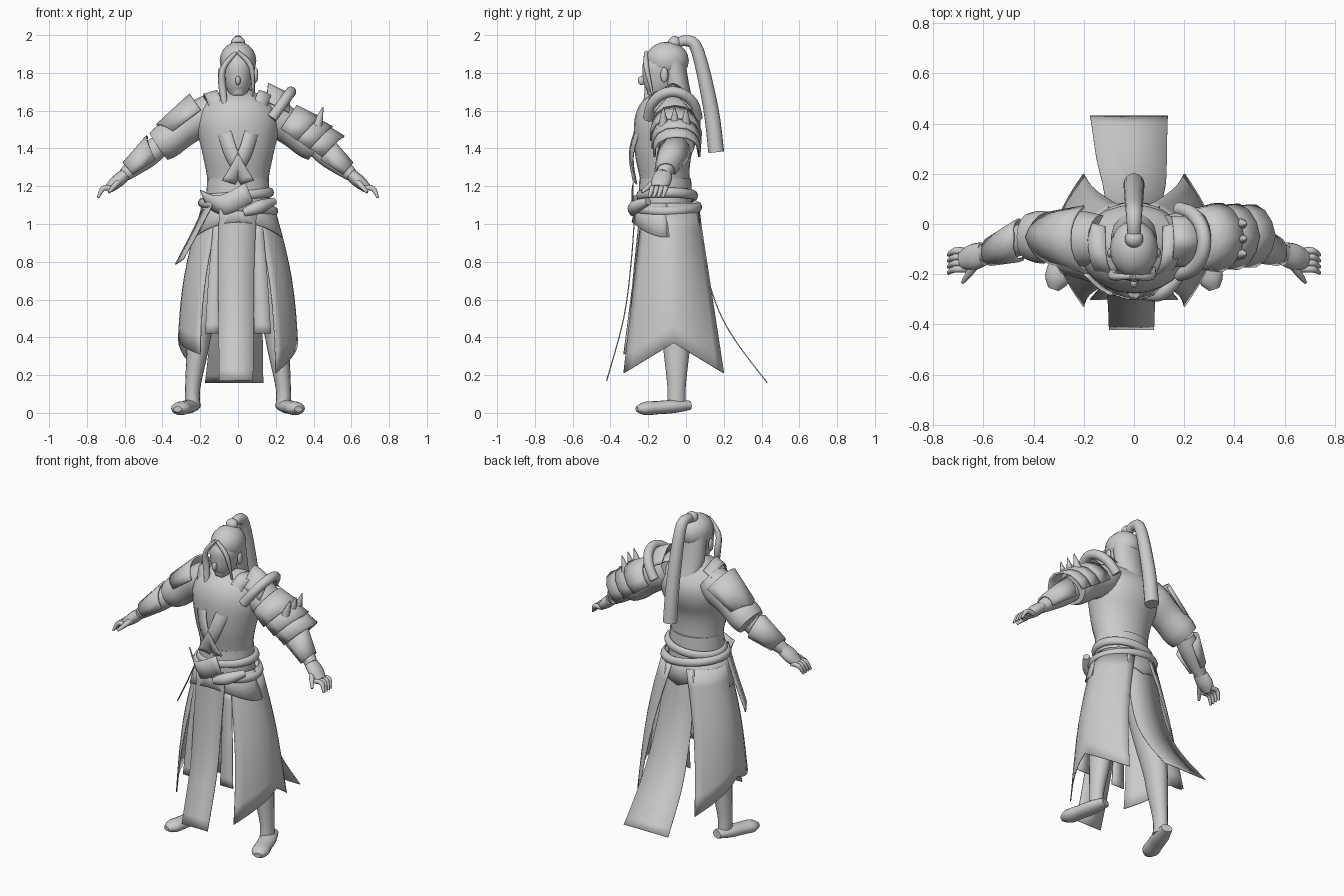
import bpy
import bmesh
from math import sin, cos, pi, radians
from mathutils import Vector

if "Cube" in bpy.data.objects:
    bpy.data.objects.remove(bpy.data.objects["Cube"], do_unlink=True)

shade = 0.6
colour = (shade, shade, shade, 1)
grey = bpy.data.materials.new("plain grey")
grey.use_nodes = True
grey.diffuse_color = colour
grey.node_tree.nodes["Principled BSDF"].inputs["Base Color"].default_value = colour

side_axis, depth_axis, up_axis = Vector((1, 0, 0)), Vector((0, 1, 0)), Vector((0, 0, 1))
sides = {"left": 1, "right": -1}


def finish(part):
    """Give the part its material and smooth shading with sharp creases."""
    part.data.materials.append(grey)
    bpy.ops.object.select_all(action="DESELECT")
    part.select_set(True)
    bpy.context.view_layer.objects.active = part
    bpy.ops.object.shade_smooth_by_angle(angle=radians(50))


def build_grid(name, rows, closed=False, thickness=0.0):
    """Skin rows of points; closed rows become a capped tube."""
    mesh = bpy.data.meshes.new(name)
    bm = bmesh.new()
    loops = [[bm.verts.new(point) for point in row] for row in rows]
    for lower, upper in zip(loops, loops[1:]):
        columns = len(lower)
        for k in range(columns if closed else columns - 1):
            following = (k + 1) % columns
            bm.faces.new((lower[k], lower[following], upper[following], upper[k]))
    if closed:
        bm.faces.new(loops[0])
        bm.faces.new(loops[-1])
    bmesh.ops.recalc_face_normals(bm, faces=bm.faces)
    bm.to_mesh(mesh)
    bm.free()
    part = bpy.data.objects.new(name, mesh)
    bpy.context.collection.objects.link(part)
    if thickness:
        solid = part.modifiers.new("sheet thickness", "SOLIDIFY")
        solid.thickness = thickness
        solid.offset = 0
    finish(part)


def smooth_path(points, steps=4):
    """Round a path with a Catmull-Rom spline."""
    points = [Vector(point) for point in points]
    padded = [points[0]] + points + [points[-1]]
    result = []
    for before, start, end, after in zip(padded, padded[1:], padded[2:], padded[3:]):
        for step in range(steps):
            t = step / steps
            leave, arrive = (end - before) / 2, (after - start) / 2
            bend = 3 * (end - start) - 2 * leave - arrive
            twist = 2 * (start - end) + leave + arrive
            result.append(start + t * (leave + t * (bend + t * twist)))
    return result + [points[-1]]


def mirrored(point, side):
    return Vector((point[0] * side, point[1], point[2]))


def tube(name, centres, widths, depth=1.0, side=1, across=depth_axis, count=16):
    """Closed tube; depth is the ratio of its second radius to its first."""
    stations = smooth_path([(*centre, width) for centre, width in zip(centres, widths)])
    path = [mirrored(station, side) for station in stations]
    rows = []
    for i, (centre, station) in enumerate(zip(path, stations)):
        along = (path[min(i + 1, len(path) - 1)] - path[max(i - 1, 0)]).normalized()
        u = across.cross(along).normalized()
        v = along.cross(u) * depth
        angles = [2 * pi * k / count for k in range(count)]
        rows.append([centre + (u * cos(a) + v * sin(a)) * station[3] for a in angles])
    build_grid(name, rows, closed=True)


def ribbon(name, path, half_width, grow=1.0, side=1):
    """Cloth strip along a path, widened evenly towards its end."""
    path = smooth_path(path)
    rows = []
    for i, centre in enumerate(path):
        offset = Vector(half_width) * (1 + (grow - 1) * i / (len(path) - 1))
        rows.append([mirrored(centre + offset * k, side) for k in (-1, 0, 1)])
    build_grid(name, rows, thickness=0.006)


def shell(name, start, end, start_radius, end_radius, side=1, arc=110, point=0.05):
    """Armour plate wrapped over a limb, with a pointed far edge."""
    along = (end - start).normalized()
    up = depth_axis.cross(along)
    up = up.normalized() * (1 if up.z > 0 else -1)
    rows = []
    for t in (0, 0.5, 1):
        radius = start_radius + (end_radius - start_radius) * t
        row = []
        for k in range(-4, 5):
            a = radians(arc) * k / 4
            rim = (up * cos(a) + depth_axis * sin(a)) * radius
            reach = along * point * t * (1 - abs(k) / 4)
            row.append(mirrored(start.lerp(end, t) + rim + reach, side))
        rows.append(row)
    build_grid(name, rows, thickness=0.012)


def ball(name, location, size):
    bpy.ops.mesh.primitive_uv_sphere_add(segments=16, ring_count=10, location=location)
    part = bpy.context.object
    part.name = name
    part.scale = size
    finish(part)


def sash(name, height, size, tilt):
    bpy.ops.mesh.primitive_torus_add(major_radius=1, minor_radius=0.13, major_segments=32,
                                     minor_segments=8, location=(0, -0.1, height), rotation=(0, tilt, 0))
    part = bpy.context.object
    part.name = name
    part.scale = size
    finish(part)


# Torso, neck and head
tube("torso", [(0, -.1, .95), (0, -.11, 1.2), (0, -.12, 1.38), (0, -.1, 1.52), (0, -.08, 1.62), (0, -.06, 1.7)],
     [.18, .16, .19, .22, .19, .08], depth=.8, count=24)
tube("neck", [(0, -.08, 1.6), (0, -.1, 1.76)], [.06, .06])
tube("head", [(0, -.18, 1.67), (0, -.16, 1.7), (0, -.14, 1.76), (0, -.12, 1.84), (0, -.1, 1.94)],
     [.025, .05, .073, .083, .04], depth=1.27)
ball("nose", (0, -.235, 1.76), (.014, .02, .025))

# Hair cap, back hair, topknot, tail and loose locks
ball("hair_cap", (0, -.1, 1.865), (.097, .115, .1))
tube("back_hair", [(0, .01, 1.58), (0, -.04, 1.7), (0, -.07, 1.88)], [.07, .09, .09], depth=.7)
ball("topknot", (0, -.06, 1.96), (.037, .035, .035))
tube("hair_tail", [(0, -.06, 1.95), (0, 0, 1.97), (0, .06, 1.92), (0, .13, 1.62), (0, .16, 1.38)],
     [.025, .029, .034, .04, .042], across=side_axis)
tube("long_lock", [(-.01, -.21, 1.91), (-.08, -.21, 1.82), (-.08, -.2, 1.7), (-.05, -.24, 1.53)],
     [.01, .016, .02, .004], count=8)
tube("short_lock", [(0, -.21, 1.91), (.07, -.21, 1.83), (.08, -.17, 1.66)], [.01, .014, .004], count=8)

# Landmarks of the left limbs
shoulder, elbow = Vector((.2, -.06, 1.56)), Vector((.42, -.05, 1.41))
wrist, fingertip = Vector((.6, -.12, 1.26)), Vector((.74, -.16, 1.14))
knuckle = wrist.lerp(fingertip, 0.6)
hip, knee = Vector((.1, -.09, 1)), Vector((.2, -.05, .45))
ankle, toe = Vector((.24, -.05, .13)), Vector((.32, -.26, .02))
heel = Vector((.23, .02, .04))

for label, side in sides.items():
    ball(label + "_ear", (.095 * side, -.115, 1.79), (.012, .02, .04))
    ribbon(label + "_lapel", [(.15, 0, 1.66), (.14, -.15, 1.69), (.08, -.25, 1.51), (.03, -.29, 1.36), (-.05, -.27, 1.22)],
           (.035, .01, -.01), side=side)

    # Arms and hands
    tube(label + "_sleeve", [shoulder.lerp(elbow, t) for t in (-.3, 0, .4, .8, 1)], [.09, .1, .09, .095, .085],
         depth=1.1, side=side)
    tube(label + "_forearm", [elbow, elbow.lerp(wrist, .4), wrist], [.06, .06, .036], side=side)
    shell(label + "_bracer", elbow.lerp(wrist, .85), elbow.lerp(wrist, .25), .052, .082, side, arc=120)
    tube(label + "_palm", [wrist, wrist.lerp(knuckle, .5), knuckle], [.032, .035, .025], depth=1.5, side=side)
    for finger in range(4):
        spread = depth_axis * 0.024 * (1.5 - finger)
        tube(label + "_finger", [knuckle + spread - side_axis * .02, knuckle + spread + side_axis * .03,
                                 fingertip + spread], [.014, .014, .007], side=side, count=8)
    thumb_tip = knuckle - depth_axis * .09 - up_axis * .02
    tube(label + "_thumb", [wrist, wrist.lerp(thumb_tip, .6), thumb_tip], [.02, .016, .007],
         side=side, across=side_axis, count=8)

    # Legs and shoes
    calf = knee.lerp(ankle, 0.4)
    tube(label + "_leg", [hip, hip.lerp(knee, .5), knee, calf, ankle, ankle - up_axis * .1],
         [.08, .085, .067, .057, .04, .042], depth=1.2, side=side)
    tube(label + "_shoe", [heel, heel.lerp(toe, .3), heel.lerp(toe, .6), heel.lerp(toe, .85), toe],
         [.035, .05, .05, .05, .022], depth=.7, side=side, across=up_axis)

    # Flared skirt side from the front edge round to the back edge, with a notched hem
    rows = []
    for level in range(9):
        drop = level / 8
        row = []
        for column in range(13):
            turn = column / 12
            around = radians(30 + 135 * turn)
            waist = Vector((.2 * sin(around), -.09 - .165 * cos(around), 1.06))
            notch = 1 - abs(2 * turn - 1)
            hem = Vector((.2 + .115 * sin(pi * turn), .53 * turn - .33, .21 + .16 * notch))
            if side < 0:
                hem.z += .1 * (1 - turn) ** 2
            bulge = side_axis * .025 * sin(pi * drop)
            row.append(mirrored(waist.lerp(hem, drop) + bulge, side))
        rows.append(row)
    build_grid(label + "_skirt", rows, thickness=.006)
    ribbon(label + "_inner_strip", [(.1, -.25, 1), (.12, -.28, .7), (.13, -.3, .42)], (.03, 0, 0), grow=1.5, side=side)

# Hanging front and back cloth and the hip flap
ribbon("front_panel", [(0, -.27, 1.08), (-.01, -.29, .8), (-.01, -.33, .5), (-.01, -.42, .17)], (.1, 0, 0), grow=.9)
ribbon("back_panel", [(0, .06, 1.06), (0, .1, .78), (0, .17, .55), (-.01, .27, .37), (-.02, .43, .16)],
       (.1, 0, 0), grow=1.55)
ribbon("hip_flap", [(-.15, -.2, 1.11), (-.22, -.18, .97), (-.31, -.16, .8)], (.03, -.05, .02), grow=.7)

# Hip cloth, longest at both hips and pointed at the back
rows = []
for drop in (0, 0.5, 1):
    row = []
    for k in range(33):
        around = 2 * pi * k / 32
        back_point = max(0, 1 - abs(k - 8) / 3)
        length = .1 + .08 * cos(around) ** 2 + .06 * back_point
        row.append(((.185 + .05 * drop) * cos(around), (.165 + .02 * drop) * sin(around) - .1, 1.11 - drop * length))
    rows.append(row)
build_grid("hip_cloth", rows, thickness=.006)

# Waist wrap, tilted sashes and their knot
tube("waist_wrap", [(0, -.11, 1.08), (0, -.11, 1.24)], [.172, .163], depth=.84, count=24)
sash("upper_sash", 1.15, (.17, .145, .2), tilt=-.1)
sash("lower_sash", 1.09, (.19, .165, .2), tilt=.12)
tube("sash_knot", [(.03, -.28, 1.06), (.11, -.27, 1.09), (.19, -.2, 1.12)], [.02, .035, .02])
ribbon("sash_fold", [(-.18, -.2, 1.13), (-.08, -.28, 1.1), (.06, -.28, 1.17)], (.02, 0, -.05))

# Single pointed plate on the right shoulder
shell("right_shoulder_plate", shoulder.lerp(elbow, -.1), shoulder.lerp(elbow, .6), .135, .1, side=-1, arc=75)

# Layered plates, rolled edge, raised collar and spikes on the left shoulder
for layer in range(3):
    inner = shoulder.lerp(elbow, .2 + .3 * layer)
    outer = shoulder.lerp(elbow, .6 + .3 * layer)
    shell("left_shoulder_plate", inner, outer, .115, .135 - .006 * layer, arc=105, point=.035)
roll = []
for k in range(7):
    around = pi * k / 6
    roll.append((.18 + .1 * sin(around), -.07 - .13 * cos(around), 1.56 + .14 * sin(around)))
tube("shoulder_roll", roll, [.028] * len(roll), across=side_axis)
ribbon("shoulder_collar", [(.21, -.17, 1.62), (.22, -.07, 1.715), (.21, .03, 1.63)], (.06, 0, -.03))
for k in (-1, 0, 1):
    base = Vector((.42, -.06 + .06 * k, 1.52))
    tip = base + side_axis * .03 + up_axis * .1
    tube("shoulder_spike", [base, base.lerp(tip, .5), tip], [.026, .016, .002], count=8)
